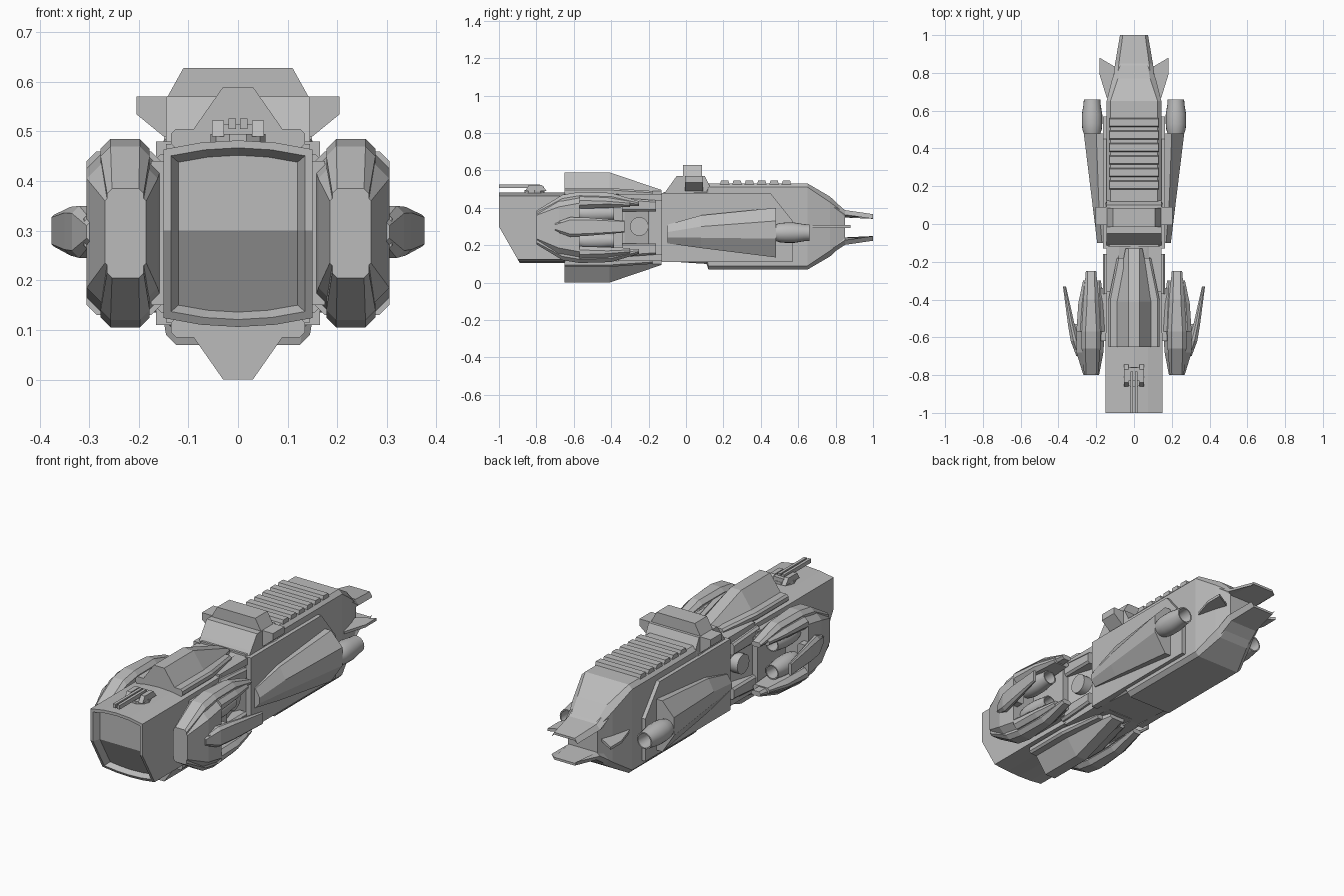
import bpy
import bmesh
from math import cos, sin, pi

old = bpy.data.objects.get("Cube")
if old:
    bpy.data.objects.remove(old, do_unlink=True)

grey = bpy.data.materials.new("hull_grey")
grey.use_nodes = True
grey.diffuse_color = (0.5, 0.5, 0.5, 1)
grey.node_tree.nodes["Principled BSDF"].inputs["Base Color"].default_value = (0.5, 0.5, 0.5, 1)

MID = 0.295  # height of the plane that upper and lower parts share


def loft(name, rings, mirror=False, smooth=False, split_cap=False):
    """Skin a list of equal-length point rings and cap both ends."""
    bm = bmesh.new()
    loops = [[bm.verts.new(p) for p in r] for r in rings]
    n = len(loops[0])
    for a, b in zip(loops, loops[1:]):
        for i in range(n):
            j = (i + 1) % n
            bm.faces.new((a[i], a[j], b[j], b[i]))
    bm.faces.new(loops[0])
    if split_cap:
        end, h = loops[-1], n // 2
        bm.faces.new(end[:h] + [end[-1]])
        bm.faces.new(end[h - 1:])
    else:
        bm.faces.new(loops[-1])
    bmesh.ops.recalc_face_normals(bm, faces=bm.faces[:])
    mesh = bpy.data.meshes.new(name)
    bm.to_mesh(mesh)
    bm.free()
    mesh.materials.append(grey)
    ob = bpy.data.objects.new(name, mesh)
    bpy.context.collection.objects.link(ob)
    if smooth:
        bpy.ops.object.select_all(action="DESELECT")
        ob.select_set(True)
        bpy.context.view_layer.objects.active = ob
        bpy.ops.object.shade_smooth_by_angle()
    if mirror:
        ob.modifiers.new("Mirror", "MIRROR")
    return ob


def both(name, rings, mirror=False):
    """Build a part on top and its reflection underneath."""
    loft("upper_" + name, rings, mirror)
    loft("lower_" + name, [[(x, y, 2 * MID - z) for x, y, z in r] for r in rings], mirror)


def extrude(pts, axis, a, b):
    """Two rings from a flat outline pushed along an axis."""
    place = {"x": lambda u, v, t: (t, u, v),
             "y": lambda u, v, t: (u, t, v),
             "z": lambda u, v, t: (u, v, t)}[axis]
    return [[place(u, v, t) for u, v in pts] for t in (a, b)]


def ring(y, x0, x1, z0, z1, c=0.01):
    """Chamfered rectangle across the ship's length."""
    return [(x0 + c, y, z0), (x1 - c, y, z0), (x1, y, z0 + c), (x1, y, z1 - c),
            (x1 - c, y, z1), (x0 + c, y, z1), (x0, y, z1 - c), (x0, y, z0 + c)]


def circle(u, v, r, n=20):
    return [(u + r * cos(2 * pi * i / n), v + r * sin(2 * pi * i / n)) for i in range(n)]


def box(x0, x1, y0, y1, z0, z1):
    return extrude([(x0, z0), (x1, z0), (x1, z1), (x0, z1)], "y", y0, y1)


def barrel(name, x, z, y, length, r):
    """Hollow, bulging engine nozzle."""
    steps = [(0, .7), (.2, .95), (.35, 1), (.6, 1), (.85, .85), (1, .8), (1, .68), (.55, .55)]
    loft(name, [[(px, y + t * length, pz) for px, pz in circle(x, z, r * k)]
                for t, k in steps], mirror=True, smooth=True)


# Front hull with arched roof, slanted chin and recessed mouth
def hull_ring(y, w, top, bottom, arch, slant=False):
    steps = (1, .5, 0, -.5, -1)
    pts = [(w * s, top - arch * s * s) for s in steps] + [(-w, .3)]
    pts += [(-w * s, bottom + arch * s * s) for s in steps] + [(w, .3)]
    return [(x, y + (max(0, .3 - z) * .57 if slant else 0), z) for x, z in pts]


loft("front_hull", [
    hull_ring(-.1, .15, .48, .11, .012), hull_ring(-.2, .105, .47, .12, .012),
    hull_ring(-.33, .145, .48, .108, .017), hull_ring(-.6, .15, .482, .106, .018),
    hull_ring(-1, .15, .482, .106, .018, True), hull_ring(-1, .135, .467, .121, .016, True),
    hull_ring(-.965, .12, .452, .136, .014, True)], split_cap=True)

# Dorsal and ventral keels on their base plates
def keel(y, base, z):
    return [(-base, y, .47), (-base, y, .49), (-.03, y, z), (.03, y, z), (base, y, .49), (base, y, .47)]


both("keel", [keel(-.65, .10, .59), keel(-.41, .10, .59), keel(-.13, .045, .495)])
both("keel_plate", [ring(-.65, -.135, .135, .465, .505), ring(-.4, -.135, .135, .465, .505),
                    ring(-.18, -.09, .09, .465, .49)])

# Neck clamps and knobs
both("neck_clamp", [ring(-.37, .09, .165, .38, .455), ring(-.16, .09, .165, .38, .44)], True)
both("neck_rail", box(.08, .145, -.36, -.1, .44, .475), True)
loft("neck_knob", extrude(circle(-.25, .3, .05), "x", .06, .155), True, True)

# Nacelles: solid nose, upper and lower arms, raised spines
loft("nacelle_nose", [
    ring(-.8, .185, .268, .225, .37), ring(-.68, .162, .305, .15, .44, .035),
    ring(-.57, .155, .305, .13, .46, .035)], True)
both("nacelle_arm", [ring(-.57, .155, .305, .395, .46, .02), ring(-.42, .16, .295, .4, .455, .02),
                     ring(-.3, .175, .27, .405, .435)], True)
both("nacelle_spine", [ring(-.8, .19, .264, .34, .385), ring(-.66, .178, .277, .40, .47, .02),
                       ring(-.57, .178, .277, .40, .485, .02), ring(-.4, .186, .268, .41, .48, .02),
                       ring(-.25, .2, .255, .41, .435)], True)
loft("nacelle_inner_wall", box(.14, .175, -.62, -.34, .15, .44), True)
for level, z in (("upper", .37), ("lower", .225)):
    barrel(level + "_nacelle_nozzle", .225, z, -.585, .2, .047)

# Outer winglet blades
loft("winglet", [ring(-.7, .28, .305, .275, .32), ring(-.62, .29, .335, .245, .35, .015),
                 ring(-.53, .315, .35, .25, .348, .012), ring(-.33, .36, .376, .268, .332, .005)], True)
loft("winglet_root", ring(-.66, .26, .32, .26, .335) and
     [ring(-.68, .27, .31, .26, .335), ring(-.53, .27, .335, .26, .335)], True)

# Rear hull tapering into the tail
def rear(y, w, h, c):
    return ring(y, -w, w, .3 - h, .3 + h, c)


loft("rear_hull", [rear(-.12, .15, .185, .02), rear(.11, .15, .2, .02), rear(.12, .145, .23, .02),
                   rear(.65, .145, .23, .02), rear(.77, .115, .16, .03), rear(.85, .085, .085, .015)])

# Tail blades above and below the exhaust
def blade(y, w, z, t):
    return [(-w, y, z - .025), (-w * .8, y, z), (w * .8, y, z), (w, y, z - .025),
            (w * .8, y, z - t), (-w * .8, y, z - t)]


both("tail_blade", [blade(.74, .115, .462, .1), blade(.85, .1, .388, .04), blade(1, .074, .366, .012)])
loft("tail_fin", extrude([(.1, .67), (.145, .67), (.182, .79), (.182, .88), (.08, .82)],
                         "z", .293, .307), True)

# Side armour and sponsons
loft("side_armour", extrude([(-.13, .11), (-.13, .48), (.45, .48), (.57, .33), (.57, .11)],
                            "x", .13, .165), True)


def sponson(y, xm, xo, z0, z1, f0, f1):
    return [(.15, y, z0), (.15, y, z1), (xm, y, z1), (xo, y, f1), (xo, y, f0), (xm, y, z0)]


loft("sponson", [sponson(-.1, .17, .195, .21, .31, .24, .27),
                 sponson(.08, .185, .217, .185, .36, .24, .30),
                 sponson(.48, .2, .266, .135, .4, .235, .33)], True)
barrel("sponson_nozzle", .222, .267, .46, .2, .054)

# Bridge: sloped base, cabin and side wings
loft("bridge_base", extrude([(-.12, .47), (-.1, .5), (-.05, .57), (.1, .57), (.125, .52), (.125, .47)],
                            "x", -.145, .145))
loft("bridge_cabin", extrude([(-.145, .565), (-.11, .628), (.11, .628), (.145, .565)], "y", -.015, .085))
loft("bridge_wing", extrude([(.13, .57), (.205, .57), (.205, .535), (.15, .49), (.13, .49)],
                            "y", -.005, .09), True)

# Ribs along the roof
for i in range(6):
    y = .18 + i * .066
    loft("roof_rib_%d" % (i + 1), extrude([(y, .52), (y + .008, .547), (y + .046, .547), (y + .054, .52)],
                                          "x", -.13, .13))

# Twin gun turret on the nose
loft("turret_base", extrude(circle(0, -.81, .055, 10), "z", .47, .495))
loft("turret_cheek", extrude([(-.86, .49), (-.84, .522), (-.77, .522), (-.745, .49)], "x", .028, .052), True)
loft("turret_breech", box(-.03, .03, -.83, -.76, .49, .515))
loft("gun_barrel", box(.004, .019, -1, -.78, .505, .526), True)
